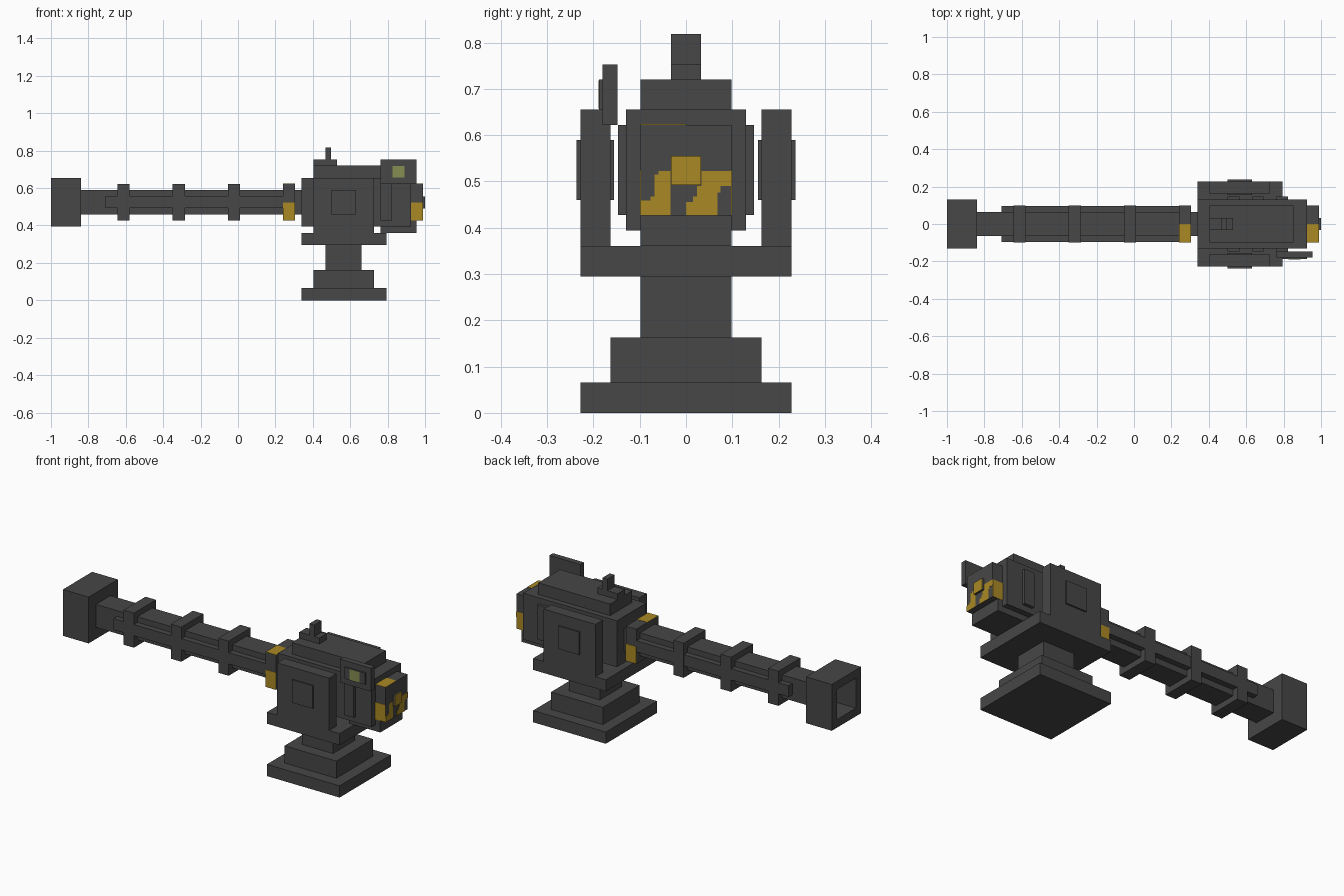
import bpy, bmesh

cube = bpy.data.objects.get("Cube")
if cube:
    bpy.data.objects.remove(cube, do_unlink=True)


def material(name, rgb):
    m = bpy.data.materials.new(name)
    m.use_nodes = True
    m.diffuse_color = (*rgb, 1)
    bsdf = m.node_tree.nodes["Principled BSDF"]
    bsdf.inputs["Base Color"].default_value = (*rgb, 1)
    bsdf.inputs["Roughness"].default_value = 0.8
    return m


METAL = material("dark_grey_metal", (0.063, 0.063, 0.063))
YELLOW = material("hazard_yellow", (0.40, 0.25, 0.018))
GREEN = material("screen_green", (0.24, 0.27, 0.085))


def boxes(name, spans, mat=METAL):
    """One object from boxes given as (x0, x1, y0, y1, z0, z1)."""
    bm = bmesh.new()
    for x0, x1, y0, y1, z0, z1 in spans:
        verts = bmesh.ops.create_cube(bm, size=1)["verts"]
        for v in verts:
            v.co = (x1 if v.co.x > 0 else x0,
                    y1 if v.co.y > 0 else y0,
                    z1 if v.co.z > 0 else z0)
    mesh = bpy.data.meshes.new(name)
    bm.to_mesh(mesh)
    bm.free()
    mesh.materials.append(mat)
    ob = bpy.data.objects.new(name, mesh)
    bpy.context.scene.collection.objects.link(ob)
    return ob


def centred(name, x0, x1, half, z0, z1, mat=METAL):
    return boxes(name, [(x0, x1, -half, half, z0, z1)], mat)


# Stepped pedestal and yoke
centred("base_plate", 0.34, 0.793, 0.228, 0, 0.066)
centred("base_step", 0.404, 0.727, 0.163, 0.066, 0.163)
centred("pedestal_column", 0.468, 0.661, 0.098, 0.163, 0.295)
centred("yoke_plate", 0.34, 0.793, 0.228, 0.295, 0.36)
for side, s in (("left", 1), ("right", -1)):
    def mirrored(name, x0, x1, ya, yb, z0, z1, mat=METAL):
        y0, y1 = sorted((s * ya, s * yb))
        return boxes(f"{side}_{name}", [(x0, x1, y0, y1, z0, z1)], mat)

    mirrored("yoke_arm", 0.404, 0.727, 0.163, 0.228, 0.36, 0.655)
    mirrored("pivot_pad", 0.501, 0.63, 0.155, 0.237, 0.46, 0.589)
    for i, x in enumerate((0.501, 0.63, 0.762)):
        mirrored(f"body_rib_{i + 1}", x, x + 0.062, 0.125, 0.147, 0.427, 0.622)
    # Yellow lower side bands on the rear cap and the collar ring
    mirrored("cap_band", 0.924, 0.988, 0.097, 0.0995, 0.427, 0.524, YELLOW)
    mirrored("ring_band", 0.241, 0.306, 0.097, 0.0995, 0.427, 0.524, YELLOW)

# Gun body
centred("gun_body", 0.34, 0.924, 0.13, 0.394, 0.655)
centred("body_top", 0.404, 0.853, 0.098, 0.655, 0.72)
centred("body_underside", 0.762, 0.955, 0.098, 0.36, 0.426)
centred("rear_cap", 0.924, 0.988, 0.098, 0.426, 0.622)
centred("sight_base", 0.404, 0.53, 0.032, 0.72, 0.753)
centred("sight_post", 0.468, 0.498, 0.032, 0.753, 0.818)

# Screen on the right side
boxes("screen_panel", [(0.762, 0.955, -0.18, -0.148, 0.622, 0.753)])
boxes("screen_frame", [(0.795, 0.924, -0.188, -0.178, 0.655, 0.72)])
boxes("screen", [(0.827, 0.89, -0.1895, -0.187, 0.657, 0.718)], GREEN)

# Barrel with side rails and rings
centred("barrel", -0.84, 0.34, 0.065, 0.46, 0.589)
centred("barrel_rails", -0.708, 0.25, 0.0975, 0.494, 0.557)
for i in range(4):
    x = -0.645 + i * 0.2953
    centred(f"barrel_ring_{i + 1}", x, x + 0.065, 0.098, 0.427, 0.622)

# Yellow half bands on top of the collar ring and rear cap
for name, x0, x1 in (("ring_top_band", 0.241, 0.306), ("cap_top_band", 0.924, 0.988)):
    boxes(name, [(x0, x1, -0.098, 0, 0.621, 0.6235)], YELLOW)

# Hollow muzzle: inset and sink the outer end face
muzzle = centred("muzzle", -1, -0.84, 0.13, 0.394, 0.655)
bm = bmesh.new()
bm.from_mesh(muzzle.data)
bm.normal_update()
end = min(bm.faces, key=lambda f: f.calc_center_median().x)
bmesh.ops.inset_region(bm, faces=[end], thickness=0.065)
end = bmesh.ops.extrude_discrete_faces(bm, faces=[end])["faces"][0]
bmesh.ops.translate(bm, verts=end.verts, vec=(0.158, 0, 0))
bm.to_mesh(muzzle.data)
bm.free()

# Rear button and stepped hazard marking on the cap
centred("rear_button", 0.988, 0.9985, 0.032, 0.492, 0.555)
centred("rear_button_face", 0.998, 1.0, 0.032, 0.492, 0.555, YELLOW)
marking = [
    (-0.098, -0.033, 0.426, 0.459), (-0.077, -0.033, 0.459, 0.467),
    (-0.068, -0.033, 0.467, 0.515), (-0.059, -0.033, 0.515, 0.522),
    (0.033, 0.098, 0.49, 0.522), (0.024, 0.075, 0.476, 0.49),
    (0.024, 0.068, 0.467, 0.476), (0.015, 0.068, 0.455, 0.467),
    (0.0, 0.068, 0.426, 0.455),
]
boxes("cap_marking", [(0.987, 0.9895, *m) for m in marking], YELLOW)
